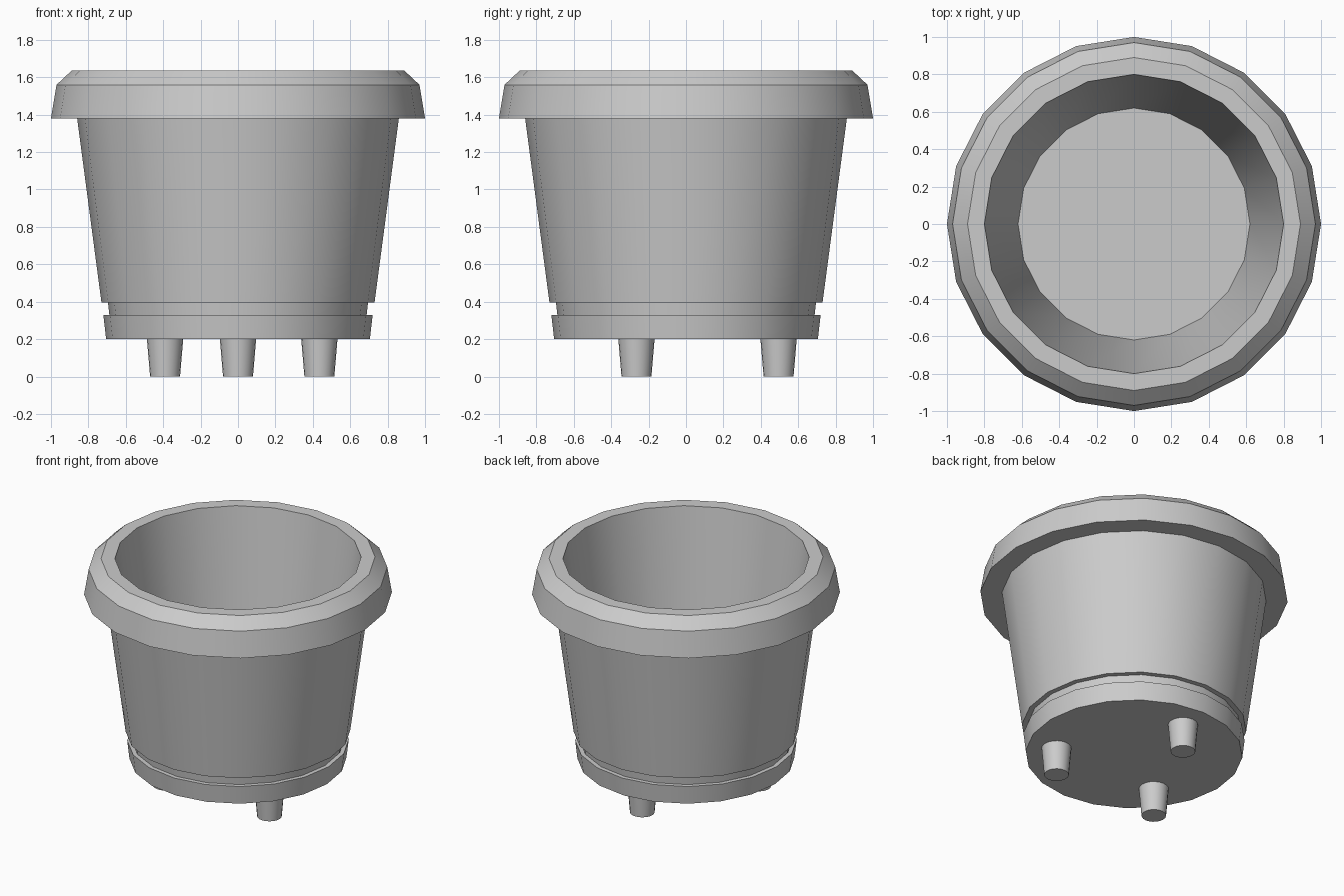
import bpy, bmesh
from math import cos, sin, pi, radians

if "Cube" in bpy.data.objects:
    bpy.data.objects.remove(bpy.data.objects["Cube"])


def lathe(name, profile, sides, loc=(0, 0), closed=False):
    """Revolve (radius, z) points; open profiles get capped at both ends."""
    bm = bmesh.new()
    rings = [[bm.verts.new((r * cos(2 * pi * i / sides), r * sin(2 * pi * i / sides), z))
              for i in range(sides)] for r, z in profile]
    pairs = list(zip(rings, rings[1:]))
    if closed:
        pairs.append((rings[-1], rings[0]))
    for a, b in pairs:
        for i in range(sides):
            j = (i + 1) % sides
            bm.faces.new((a[i], a[j], b[j], b[i]))
    if not closed:
        bm.faces.new(rings[0][::-1])
        bm.faces.new(rings[-1])
    bmesh.ops.recalc_face_normals(bm, faces=bm.faces)
    mesh = bpy.data.meshes.new(name)
    bm.to_mesh(mesh)
    bm.free()
    ob = bpy.data.objects.new(name, mesh)
    ob.location = (loc[0], loc[1], 0)
    bpy.context.collection.objects.link(ob)
    # Smooth round the walls, crisp at the profile corners
    bpy.context.view_layer.objects.active = ob
    ob.select_set(True)
    bpy.ops.object.shade_smooth_by_angle(angle=radians(30))
    ob.select_set(False)
    return ob


# Pot: base, stepped neck, tapered wall, flared rim, hollow inside down to the floor
lathe("pot", [(0.68, 0.26), (0.695, 0.395), (0.73, 0.395), (0.86, 1.38),
              (1.0, 1.38), (0.97, 1.56), (0.89, 1.635), (0.80, 1.635),
              (0.62, 0.29)], 20)

# Saucer-like foot ring under the pot
lathe("base_dish", [(0.705, 0.2), (0.72, 0.33), (0.69, 0.33), (0.67, 0.25)], 20)

# Three tapered feet
for i, pos in enumerate([(0, 0.495), (-0.39, -0.265), (0.435, -0.265)]):
    lathe(f"foot_{i + 1}", [(0.08, 0), (0.097, 0.2)], 20, pos)
